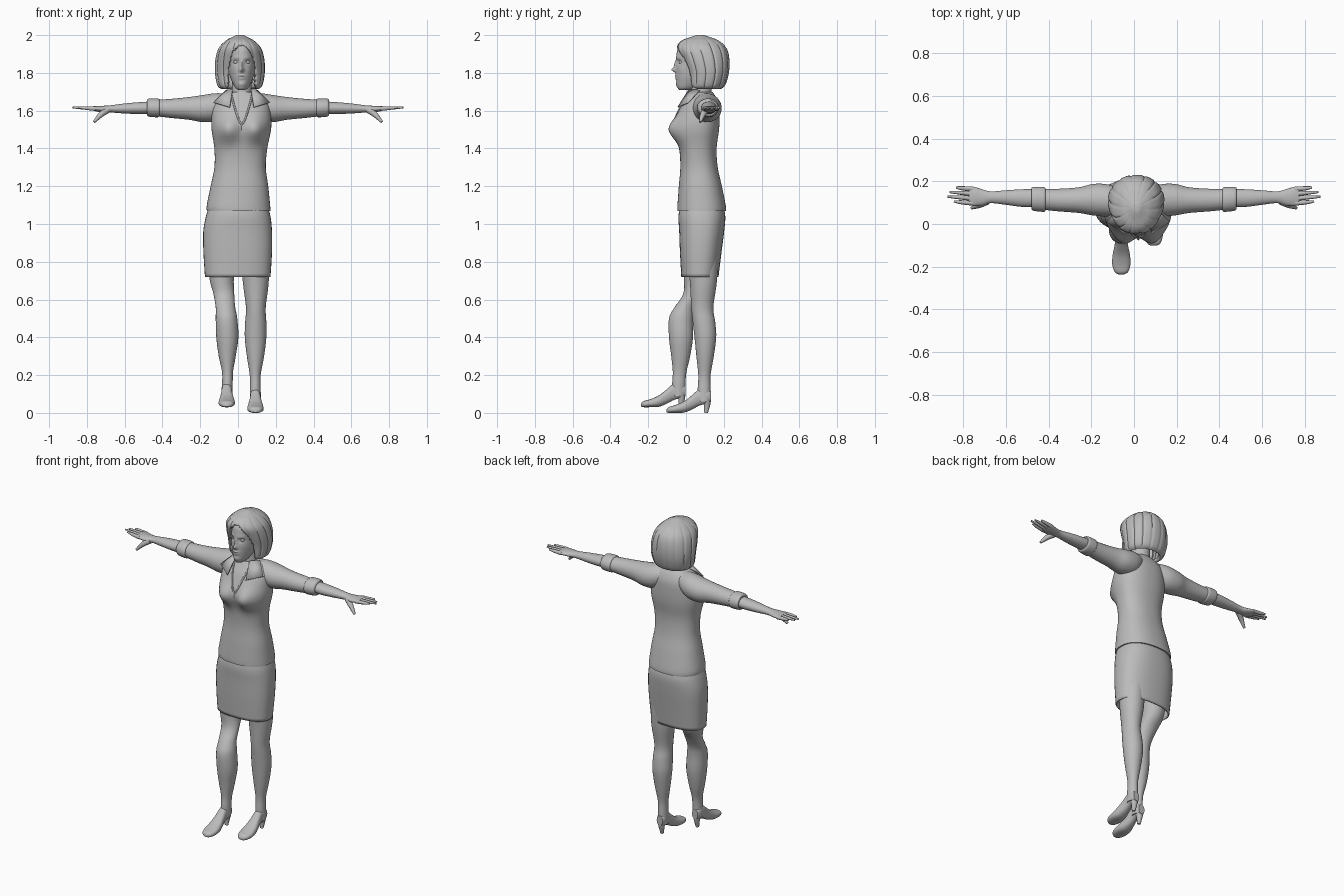
import bpy
import bmesh
from math import cos, sin, pi, exp, sqrt, copysign
from mathutils import Vector

default_cube = bpy.data.objects.get("Cube")
if default_cube:
    bpy.data.objects.remove(default_cube, do_unlink=True)

grey = bpy.data.materials.new("plain grey")
grey.use_nodes = True
grey.diffuse_color = (0.5, 0.5, 0.5, 1)
grey.node_tree.nodes["Principled BSDF"].inputs["Base Color"].default_value = (0.5, 0.5, 0.5, 1)

MIDDLE = 0.02  # the upper body sits slightly to its left


def finish(obj, angle=0.8):
    """Give an object its colour and smooth shading."""
    obj.data.materials.clear()
    obj.data.materials.append(grey)
    bpy.ops.object.select_all(action='DESELECT')
    obj.select_set(True)
    bpy.context.view_layer.objects.active = obj
    bpy.ops.object.shade_smooth_by_angle(angle=angle)
    return obj


def object_from_bmesh(name, bm):
    bmesh.ops.recalc_face_normals(bm, faces=bm.faces[:])
    mesh = bpy.data.meshes.new(name)
    bm.to_mesh(mesh)
    bm.free()
    obj = bpy.data.objects.new(name, mesh)
    bpy.context.collection.objects.link(obj)
    return obj


def spline(sections, steps):
    """Smoothly interpolate a list of equal-length tuples."""
    result = []
    last = len(sections) - 1
    for i in range(last):
        a, b = sections[max(i - 1, 0)], sections[i]
        c, d = sections[i + 1], sections[min(i + 2, last)]
        for k in range(steps):
            u = k / steps
            result.append([q + 0.5 * u * (r - p + u * (2*p - 5*q + 4*r - s + u * (3*(q - r) + s - p)))
                           for p, q, r, s in zip(a, b, c, d)])
    result.append(list(sections[last]))
    return result


def loft(name, sections, axis='z', segments=40, steps=5, power=2.0, caps=True,
         shape=None, ridge=None, keep=None, shell=0, move=(0, 0, 0), flip=1):
    """Skin oval sections (position, low a, high a, low b, high b) along an axis."""
    bm = bmesh.new()
    rings = []
    for t, a_low, a_high, b_low, b_high in spline(sections, steps):
        ring = []
        for j in range(segments):
            angle = 2 * pi * j / segments
            swell = ridge(angle) if ridge else 1
            ca = copysign(abs(cos(angle)) ** (2 / power), cos(angle)) * swell
            sb = copysign(abs(sin(angle)) ** (2 / power), sin(angle)) * swell
            a = (a_low + a_high) / 2 + ca * (a_high - a_low) / 2
            b = (b_low + b_high) / 2 + sb * (b_high - b_low) / 2
            point = {'x': (t, a, b), 'y': (a, t, b), 'z': (a, b, t)}[axis]
            point = Vector(point)
            if shape and sb < 0:
                point.y -= shape(point) * min(1, -2 * sb)
            point += Vector(move)
            point.x *= flip
            ring.append(bm.verts.new(point))
        rings.append(ring)
    for lower, upper in zip(rings, rings[1:]):
        for j in range(segments):
            k = (j + 1) % segments
            bm.faces.new((lower[j], lower[k], upper[k], upper[j]))
    if caps:
        bm.faces.new(rings[0])
    if caps or shell:
        bm.faces.new(rings[-1])
    if keep:
        unwanted = [f for f in bm.faces if not keep(f.calc_center_median())]
        bmesh.ops.delete(bm, geom=unwanted, context='FACES')
    obj = object_from_bmesh(name, bm)
    if shell:
        solid = obj.modifiers.new("thickness", 'SOLIDIFY')
        solid.thickness = shell
        solid.offset = -1
    return finish(obj)


def tube(name, points, radii):
    """A round tapered tube through the points."""
    curve = bpy.data.curves.new(name, 'CURVE')
    curve.dimensions = '3D'
    curve.bevel_depth = 1
    curve.bevel_resolution = 3
    curve.use_fill_caps = True
    path = curve.splines.new('POLY')
    samples = spline([(*p, r) for p, r in zip(points, radii)], 4)
    path.points.add(len(samples) - 1)
    for target, (x, y, z, r) in zip(path.points, samples):
        target.co = (x, y, z, 1)
        target.radius = r
    obj = bpy.data.objects.new(name, curve)
    bpy.context.collection.objects.link(obj)
    bpy.ops.object.select_all(action='DESELECT')
    obj.select_set(True)
    bpy.context.view_layer.objects.active = obj
    bpy.ops.object.convert(target='MESH')
    return finish(bpy.context.view_layer.objects.active)


def bumps(*items):
    """Soft swellings (side offset, height, width, tallness, amount), on both sides."""
    def shape(p):
        return sum(h * exp(-((abs(p.x - MIDDLE) - x) / w) ** 2 - ((p.z - z) / t) ** 2)
                   for x, z, w, t, h in items)
    return shape


# Blouse and skirt
blouse = loft("blouse", [
    (1.07, -.165, .172, -.045, .212), (1.1, -.165, .17, -.045, .21), (1.2, -.145, .16, -.038, .19),
    (1.3, -.125, .147, -.03, .168), (1.4, -.125, .155, -.035, .162), (1.5, -.14, .175, -.05, .175),
    (1.57, -.14, .175, -.045, .178), (1.63, -.13, .165, -.025, .175), (1.67, -.1, .135, .0, .16),
    (1.7, -.05, .085, .02, .14)], power=2.3, segments=64,
    shape=bumps((.072, 1.5, .06, .065, .05)))
loft("skirt", [
    (.72, -.175, .172, -.025, .172), (.85, -.183, .18, -.032, .188), (.96, -.184, .18, -.036, .202),
    (1.04, -.17, .172, -.04, .208), (1.1, -.15, .155, -.03, .195)], power=2.4, caps=False, shell=.008)

# Neck, head and face
loft("neck", [(1.62, -.045, .085, .01, .14), (1.68, -.035, .075, .02, .135), (1.8, -.03, .07, .03, .14)])
loft("head", [
    (1.71, .0, .04, -.035, .02), (1.722, -.015, .055, -.045, .06), (1.75, -.03, .07, -.05, .1),
    (1.79, -.045, .085, -.053, .15), (1.84, -.052, .092, -.052, .18), (1.9, -.053, .093, -.05, .18),
    (1.94, -.045, .085, -.038, .17), (1.97, -.015, .055, .0, .12)], segments=96, steps=8,
    shape=bumps((0, 1.816, .011, .012, .022), (0, 1.842, .009, .022, .011),
                (.03, 1.858, .015, .01, -.011), (.03, 1.88, .02, .008, .004),
                (0, 1.784, .02, .005, .007), (0, 1.771, .017, .005, .006),
                (0, 1.74, .02, .012, .005), (.045, 1.82, .02, .02, .003)))
for side, label in ((1, "left"), (-1, "right")):
    bpy.ops.mesh.primitive_uv_sphere_add(segments=20, ring_count=12, radius=.013,
                                         location=(MIDDLE + side * .03, -.025, 1.857))
    eye = bpy.context.object
    eye.name = label + "_eye"
    finish(eye)


# Bobbed hair with grooved locks and an arched opening for the face
def outside_face(p):
    rise = max(0, p.z - 1.75) / .2
    half_width = .078 * sqrt(max(0, 1 - rise * rise))
    return p.y > .06 or abs(p.x - MIDDLE) > half_width


loft("hair", [
    (1.715, -.09, .11, .015, .185), (1.735, -.11, .13, .0, .208), (1.8, -.122, .142, -.005, .227),
    (1.87, -.12, .14, -.03, .23), (1.93, -.103, .123, -.05, .215), (1.97, -.066, .086, -.025, .175),
    (1.99, -.03, .05, .025, .125), (2, -.01, .03, .055, .095)], segments=128, power=2.1,
    caps=False, shell=.022, keep=outside_face,
    ridge=lambda angle: 1 - .05 * (1 - abs(sin(7 * angle + .4))) ** 4)

# Arms, rolled cuffs, hands and fingers
for side, label in ((1, "left"), (-1, "right")):
    loft(label + "_sleeve", [
        (.06, .04, .16, 1.58, 1.69), (.12, .035, .185, 1.545, 1.692), (.19, .04, .188, 1.54, 1.682),
        (.26, .052, .172, 1.552, 1.672), (.36, .06, .165, 1.562, 1.662),
        (.47, .072, .165, 1.575, 1.655)], axis='x', flip=side)
    loft(label + "_cuff", [
        (.415, .062, .168, 1.572, 1.658), (.425, .057, .174, 1.565, 1.664),
        (.47, .062, .174, 1.568, 1.664), (.482, .07, .168, 1.576, 1.657)], axis='x', flip=side)
    loft(label + "_forearm", [
        (.44, .08, .163, 1.582, 1.65), (.52, .08, .163, 1.582, 1.645), (.6, .09, .158, 1.585, 1.638),
        (.67, .098, .153, 1.59, 1.629), (.71, .088, .162, 1.59, 1.626), (.75, .085, .174, 1.596, 1.625),
        (.775, .09, .172, 1.602, 1.622)], axis='x', flip=side)
    lengths = {"index": .845, "middle": .875, "ring": .865, "little": .835}
    for i, (finger, tip) in enumerate(lengths.items()):
        y = .098 + .022 * i
        tube(f"{label}_{finger}_finger",
             [(side * .755, y, 1.61), (side * .81, y + .004, 1.614), (side * tip, y + .008, 1.617)],
             [.012, .0095, .005])
    tube(label + "_thumb",
         [(side * .69, .108, 1.605), (side * .725, .09, 1.58), (side * .762, .075, 1.54)],
         [.018, .015, .007])

# Open collar flaps and the edges of the V neckline
bpy.context.view_layer.update()
for side, label in ((1, "left"), (-1, "right")):
    bm = bmesh.new()
    corners = [(.05, .015, 1.715), (.085, .07, 1.71), (.15, .01, 1.645), (.065, -.045, 1.62)]
    bm.faces.new([bm.verts.new((MIDDLE + side * x, y, z)) for x, y, z in corners])
    flap = object_from_bmesh(label + "_collar", bm)
    flap.modifiers.new("thickness", 'SOLIDIFY').thickness = .006
    finish(flap)
    edge = []
    for i in range(9):
        u = i / 8
        x, z = MIDDLE + side * .058 * u ** .7, 1.525 + .17 * u
        hit, place, normal, index = blouse.ray_cast(Vector((x, -1, z)), Vector((0, 1, 0)))
        if hit:
            edge.append(place)
    tube(label + "_neckline_edge", edge, [.005] * len(edge))

# Legs, the right one stepping forward
loft("left_leg", [
    (.06, .062, .122, .06, .13), (.13, .063, .12, .062, .13), (.2, .062, .12, .065, .13),
    (.3, .047, .138, .055, .147), (.4, .036, .15, .045, .16), (.48, .038, .15, .036, .155),
    (.56, .042, .147, .028, .145), (.7, .025, .163, .02, .164), (.9, .012, .165, .0, .175)])
loft("right_leg", [
    (.09, -.087, -.03, -.075, -.005), (.16, -.084, -.028, -.073, -.003), (.22, -.085, -.026, -.07, .003),
    (.3, -.102, -.012, -.078, .022), (.4, -.115, .002, -.09, .037), (.5, -.118, -.004, -.09, .037),
    (.56, -.118, -.015, -.06, .045), (.63, -.13, -.02, -.015, .078), (.72, -.152, -.022, -.01, .13),
    (.9, -.162, -.01, -.015, .16)])

# High-heeled shoes with the instep of each foot
for label, move in (("left", (0, 0, 0)), ("right", (-.152, -.135, .03))):
    loft(label + "_shoe", [
        (-.102, .08, .105, .003, .02), (-.09, .062, .124, .0, .032), (-.055, .05, .135, .0, .042),
        (-.01, .052, .133, .002, .062), (.03, .06, .125, .017, .092), (.07, .065, .119, .038, .125),
        (.11, .064, .12, .05, .125), (.132, .072, .112, .058, .115)],
        axis='y', power=2.4, move=move)
    shift = Vector(move)
    tube(label + "_heel", [shift + Vector(p) for p in
                           ((.092, .108, .075), (.092, .112, .045), (.092, .106, .0))],
         [.026, .018, .01])
